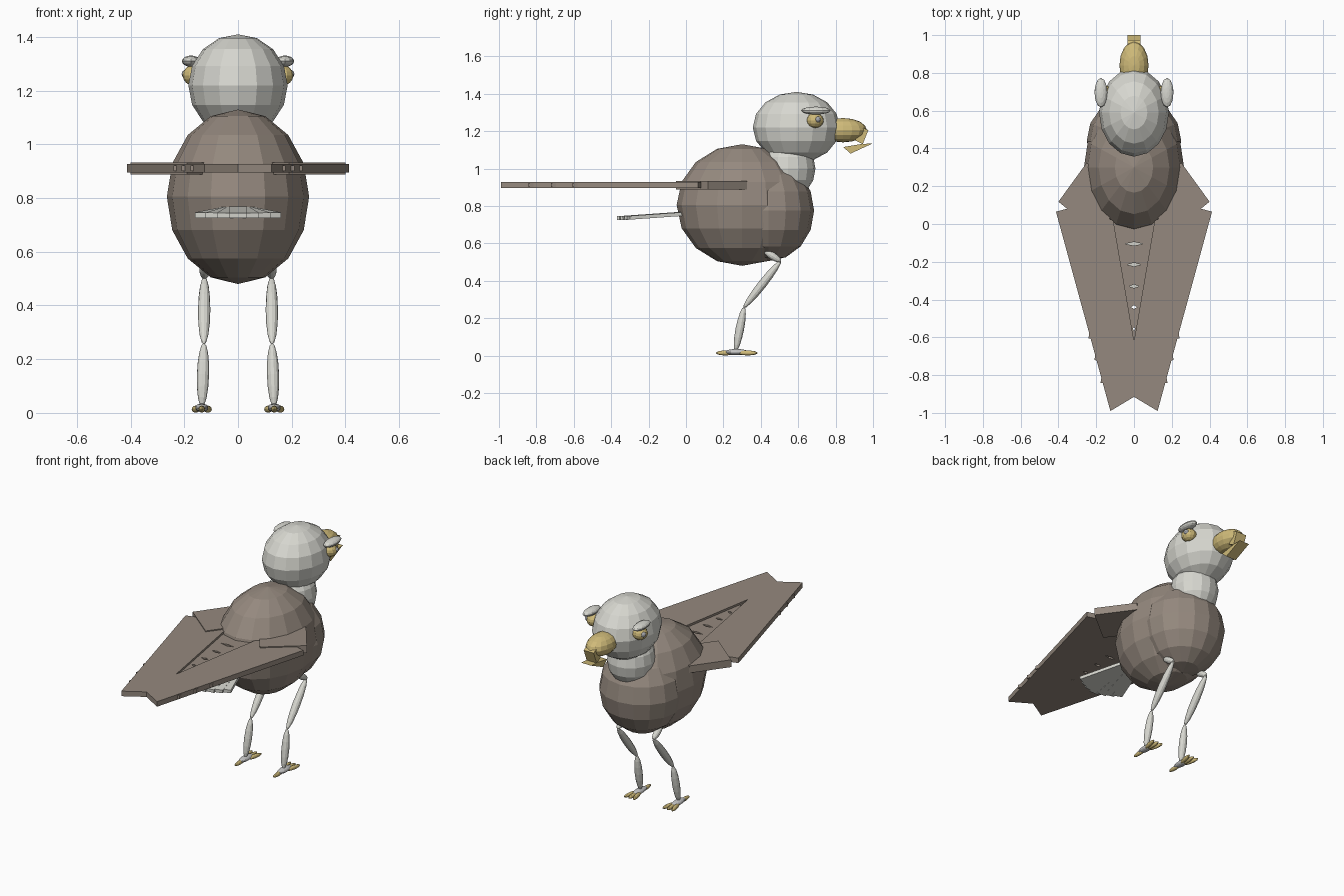
import bpy, bmesh, math
from mathutils import Vector, Matrix

if "Cube" in bpy.data.objects:
    bpy.data.objects.remove(bpy.data.objects["Cube"])


def material(name, rgb):
    m = bpy.data.materials.new(name)
    m.diffuse_color = (*rgb, 1)
    m.use_nodes = True
    m.node_tree.nodes["Principled BSDF"].inputs["Base Color"].default_value = m.diffuse_color
    return m


BROWN = material("brown_plumage", (0.30, 0.25, 0.21))
PALE = material("pale_plumage", (0.68, 0.68, 0.63))
GOLD = material("gold", (0.62, 0.49, 0.19))
GREY = material("grey", (0.38, 0.39, 0.42))
FOOT = material("foot_grey", (0.55, 0.55, 0.55))


def finish(bm, name, mat):
    bmesh.ops.recalc_face_normals(bm, faces=bm.faces)
    me = bpy.data.meshes.new(name)
    bm.to_mesh(me)
    bm.free()
    me.materials.append(mat)
    ob = bpy.data.objects.new(name, me)
    bpy.context.collection.objects.link(ob)
    return ob


def ellipsoid(name, center, radii, mat, seg=16, rings=8, rot=None):
    bm = bmesh.new()
    bmesh.ops.create_uvsphere(bm, u_segments=seg, v_segments=rings, radius=1)
    m = Matrix.Translation(center) @ (rot or Matrix()) @ Matrix.Diagonal((*radii, 1))
    bmesh.ops.transform(bm, matrix=m, verts=bm.verts)
    return finish(bm, name, mat)


def bone(name, a, b, r, mat):
    """Long spindle stretched between two points."""
    a, b = Vector(a), Vector(b)
    d = b - a
    rot = d.to_track_quat('Z', 'Y').to_matrix().to_4x4()
    return ellipsoid(name, (a + b) / 2, (r, r, d.length / 2 + 0.004), mat, 12, 8, rot)


def slab(name, pts, offset, mat):
    """Flat outline extruded along an offset vector."""
    bm = bmesh.new()
    f = bm.faces.new([bm.verts.new(p) for p in pts])
    r = bmesh.ops.extrude_face_region(bm, geom=[f])
    vs = [v for v in r['geom'] if isinstance(v, bmesh.types.BMVert)]
    bmesh.ops.translate(bm, vec=offset, verts=vs)
    return finish(bm, name, mat)


def plate(name, outline, z0, z1, mat, side=1):
    return slab(name, [(side * x, y, z0) for x, y in outline], (0, 0, z1 - z0), mat)


# Torso, neck and head
ellipsoid("body", (0, 0.30, 0.805), (0.265, 0.35, 0.325), BROWN)
ellipsoid("breast", (0, 0.44, 0.775), (0.25, 0.245, 0.27), BROWN)
ellipsoid("neck", (0, 0.545, 1.0), (0.14, 0.147, 0.16), PALE)
ellipsoid("head", (0, 0.59, 1.22), (0.185, 0.233, 0.19), PALE)

# Beak with hooked tip and lower jaw
ellipsoid("beak", (0, 0.84, 1.205), (0.077, 0.127, 0.065), GOLD)
hook = [(0.93, 1.225), (0.975, 1.205), (0.945, 1.13), (0.905, 1.15)]
jaw = [(0.84, 1.115), (0.88, 1.08), (1.0, 1.135), (0.93, 1.13)]
for name, prof in (("beak_hook", hook), ("lower_beak", jaw)):
    slab(name, [(-0.035, y, z) for y, z in prof], (0.07, 0, 0), GOLD)

wing = [(0, -0.915), (0.125, -0.99), (0.413, 0.065), (0.34, 0.085), (0.11, 0.02), (0, -0.62)]
shoulder = [(0.40, 0.118), (0.25, 0.325), (0.04, 0.15), (0.19, -0.053)]

for s, label in ((-1, "left"), (1, "right")):
    # Eyes and brows
    ellipsoid(label + "_eye", (s * 0.16, 0.69, 1.257), (0.046, 0.046, 0.04), GOLD, 12)
    ellipsoid(label + "_pupil", (s * 0.194, 0.705, 1.262), (0.016, 0.016, 0.016), GREY, 12)
    ellipsoid(label + "_brow", (s * 0.175, 0.695, 1.31), (0.034, 0.078, 0.021), PALE, 12)

    # Folded wing and shoulder
    plate(label + "_wing", wing, 0.895, 0.927, BROWN, s)
    plate(label + "_shoulder", shoulder, 0.887, 0.933, BROWN, s)

    # Feather tips breaking the outer wing edge
    for y in (-0.60, -0.715, -0.835):
        x = 0.125 + 0.2717 * (y + 0.99)
        tip = [(x - 0.02, y + 0.035), (x + 0.006, y + 0.02),
               (x + 0.010, y - 0.006), (x - 0.02, y - 0.008)]
        plate(label + "_feather_tip", tip, 0.9, 0.922, BROWN, s)

    # Legs
    hip, knee, ankle = (s * 0.125, 0.505, 0.505), (s * 0.127, 0.31, 0.257), (s * 0.134, 0.265, 0.025)
    bone(label + "_hip", (s * 0.122, 0.42, 0.56), hip, 0.02, PALE)
    bone(label + "_thigh", hip, knee, 0.023, PALE)
    bone(label + "_shin", knee, ankle, 0.023, PALE)

    # Feet
    fx = s * 0.135
    ellipsoid(label + "_foot", (fx, 0.27, 0.019), (0.024, 0.065, 0.016), FOOT, 12)
    for dx in (-1, 0, 1):
        rot = Matrix.Rotation(-0.2 * dx, 4, 'Z')
        ellipsoid(label + "_toe", (fx + dx * 0.022, 0.33, 0.014), (0.012, 0.053, 0.013), GOLD, 12, 8, rot)
    ellipsoid(label + "_back_toe", (fx, 0.21, 0.014), (0.012, 0.05, 0.013), GOLD, 12)

# Recessed feathers between the wings, split by narrow slits
cuts = [0.03, -0.105, -0.215, -0.33, -0.44, -0.555]


def half_width(y):
    return 0.115 * (y + 0.62) / 0.64


for i, y0 in enumerate(cuts):
    w0 = half_width(y0)
    h0 = w0 * 0.5
    outline = [(-w0, y0), (-h0, y0), (0, y0 - 0.01), (h0, y0), (w0, y0)]
    if i + 1 < len(cuts):
        y1 = cuts[i + 1]
        w1 = half_width(y1)
        h1 = w1 * 0.5
        outline += [(w1, y1), (h1, y1), (0, y1 + 0.01), (-h1, y1), (-w1, y1)]
    else:
        outline.append((0, -0.62))
    plate("inner_feather", outline, 0.895, 0.914, BROWN)

# Fanned tail, sloping down to the rear
for k in range(-3, 4):
    a = math.radians(6.5 * k)
    length = 0.43 - 0.012 * abs(k)
    bm = bmesh.new()
    bmesh.ops.create_cube(bm, size=1)
    m = (Matrix.Translation((0, 0.06, 0.765 - 0.001 * abs(k)))
         @ Matrix.Rotation(math.radians(4), 4, 'X')
         @ Matrix.Rotation(a, 4, 'Z')
         @ Matrix.Translation((0, -length / 2, 0))
         @ Matrix.Diagonal((0.062, length, 0.02, 1)))
    bmesh.ops.transform(bm, matrix=m, verts=bm.verts)
    finish(bm, "tail_feather", PALE)
